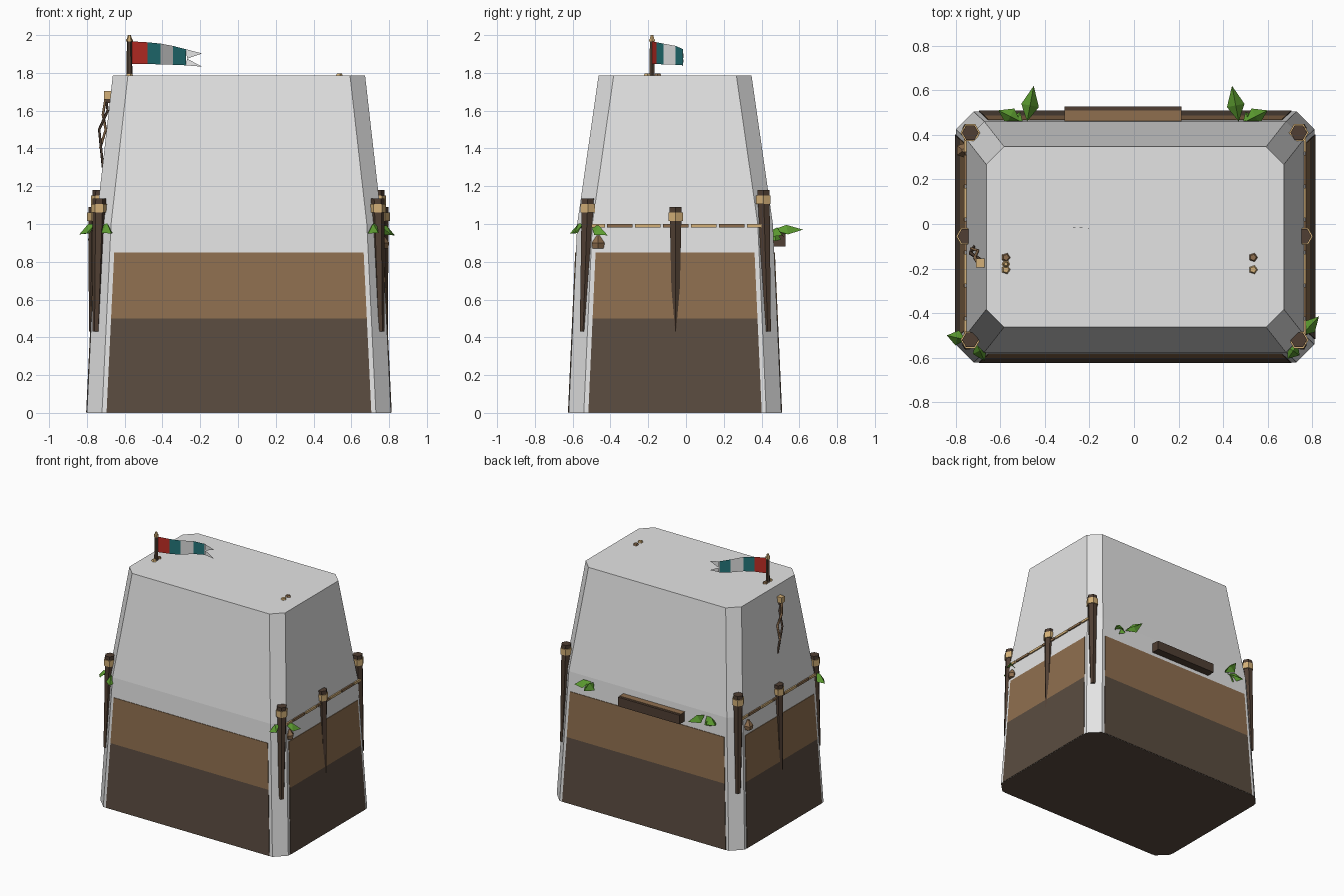
import bpy, bmesh
from math import cos, sin, tau
from mathutils import Vector

if "Cube" in bpy.data.objects:
    bpy.data.objects.remove(bpy.data.objects["Cube"])


def material(name, hex_code):
    rgb = [int(hex_code[i:i + 2], 16) / 255 for i in (0, 2, 4)]
    col = [c / 12.92 if c < 0.04 else ((c + 0.055) / 1.055) ** 2.4 for c in rgb] + [1]
    m = bpy.data.materials.new(name)
    m.use_nodes = True
    m.diffuse_color = col
    m.node_tree.nodes["Principled BSDF"].inputs["Base Color"].default_value = col
    return m


GREY = material("pale stone", "e4e4e4")
BROWN = material("mid earth", "8f6f4f")
DARK = material("dark earth", "5a4c40")
WOOD = material("dark wood", "503f33")
TAN = material("tan rope", "d3b078")
GREEN = material("leaf green", "5c9c30")
RED = material("flag red", "bb2c24")
TEAL = material("flag teal", "237478")


def build(name, verts, faces, *mats, closed=True):
    bm = bmesh.new()
    vs = [bm.verts.new(v) for v in verts]
    for f in faces:
        bm.faces.new([vs[i] for i in f])
    if closed:
        bmesh.ops.recalc_face_normals(bm, faces=bm.faces)
    me = bpy.data.meshes.new(name)
    bm.to_mesh(me)
    bm.free()
    for m in mats:
        me.materials.append(m)
    ob = bpy.data.objects.new(name, me)
    bpy.context.collection.objects.link(ob)
    return ob


def loft(name, rings, *mats):
    """Capped skin through rings with equal point counts."""
    n = len(rings[0])
    verts = [v for r in rings for v in r]
    faces = [list(range(n)), list(range(len(verts) - n, len(verts)))]
    for k in range(len(rings) - 1):
        for i in range(n):
            j = (i + 1) % n
            faces.append([k * n + i, k * n + j, k * n + n + j, k * n + n + i])
    return build(name, verts, faces, *mats)


def ngon(center, r, n=6):
    x, y, z = center
    return [(x + r * cos(tau * i / n), y + r * sin(tau * i / n), z) for i in range(n)]


def prism(name, a, b, ra, rb, mat, n=6):
    return loft(name, [ngon(a, ra, n), ngon(b, rb, n)], mat)


def box(name, lo, hi, *mats):
    return loft(name, [[(lo[0], lo[1], z), (hi[0], lo[1], z), (hi[0], hi[1], z), (lo[0], hi[1], z)]
                       for z in (lo[2], hi[2])], *mats)


CX, CY, CH = 0.005, -0.058, 0.08
LEVELS = [(0, 0.805, 0.563), (1.0, 0.757, 0.518), (1.785, 0.668, 0.405)]


def half_size(z):
    (z0, x0, y0), (z1, x1, y1) = LEVELS[:2] if z <= 1 else LEVELS[1:]
    t = (z - z0) / (z1 - z0)
    return x0 + t * (x1 - x0), y0 + t * (y1 - y0)


# Rock body with chamfered corners
def octagon(z, hx, hy):
    quarter = [(hx - CH, hy), (hx, hy - CH)]
    pts = quarter + [(x, -y) for x, y in quarter[::-1]]
    pts += [(-x, y) for x, y in pts[::-1]]
    return [(CX + x, CY + y, z) for x, y in pts]


body = loft("rock_body", [octagon(*lv) for lv in LEVELS], GREY, DARK)
for p in body.data.polygons:
    if p.normal.z < -0.9:
        p.material_index = 1


# Earth layers: slabs crossing the body and showing on its flat sides
def slab_ring(z, along_x):
    hx, hy = half_size(z)
    inset = CH + 0.024
    hx, hy = (hx + 0.004, hy - inset) if along_x else (hx - inset, hy + 0.004)
    return [(CX + sx * hx, CY + sy * hy, z) for sx, sy in ((-1, -1), (1, -1), (1, 1), (-1, 1))]


for layer, z0, z1, mat in (("lower", 0.001, 0.5, DARK), ("upper", 0.5, 0.85, BROWN)):
    for axis in (True, False):
        loft(f"{layer}_layer_{'sides' if axis else 'front_back'}",
             [slab_ring(z0, axis), slab_ring(z1, axis)], mat)

# Fence posts with rope bindings
for side in (-1, 1):
    label = "left" if side > 0 else "right"
    for pos, x, y, y_low, top in (("front", 0.737, -0.52, -0.545, 1.135),
                                  ("middle", 0.757, -0.055, -0.055, 1.09),
                                  ("back", 0.737, 0.41, 0.432, 1.18)):
        px = CX / 2 + side * x
        low = (px + side * 0.015, y_low, 0.43)
        name = f"{label}_{pos}_post"
        prism(name, low, (px, y, top), 0.02, 0.037, WOOD)
        prism(name + "_binding", (px, y, top - 0.075), (px, y, top - 0.028), 0.044, 0.044, TAN)
    # Rope rail in alternating lengths
    for i in range(7):
        y0 = -0.565 + i * 0.148
        rx = CX + side * 0.76
        box(f"{label}_rail_{i}", (rx - 0.008, max(y0, -0.5), 0.982),
            (rx + 0.008, min(y0 + 0.135, 0.4), 1.0), TAN if i % 2 == 0 else BROWN)

# Loose stones hanging on the sides
for name, c in (("left_stone", (0.765, -0.465, 0.9)), ("right_stone", (-0.765, 0.33, 0.92))):
    x, y, z = c
    loft(name, [ngon((x, y, z - 0.03), 0.03, 5), ngon((x, y, z), 0.036, 5),
                ngon((x, y, z + 0.04), 0.008, 5)], BROWN)

# Back ledge
ledge = box("back_ledge", (-0.313, 0.42, 0.88), (0.213, 0.528, 0.95), WOOD, BROWN)
box("back_ledge_top", (-0.313, 0.42, 0.95), (0.213, 0.51, 0.953), BROWN)


# Folded pointed leaves
def leaf(name, base, tip, width):
    base, tip = Vector(base), Vector(tip)
    d = tip - base
    side = d.cross(Vector((0, 0, 1))).normalized() * width
    mid = base + d * 0.45
    drop = Vector((0, 0, 0.025))
    verts = [base, mid + side - drop, tip, mid - side - drop, mid + drop]
    build(name, verts, [(0, 4, 1), (1, 4, 2), (2, 4, 3), (3, 4, 0)], GREEN, closed=False)


for x, s in ((-0.5, 1), (0.49, -1)):
    tag = "right" if s > 0 else "left"
    for i, (dx0, dx, dy, dz) in enumerate(((0.02, 0.05, 0.62, 0.97), (-0.01, -0.11, 0.51, 0.94),
                                           (0.0, -0.05, 0.475, 0.91))):
        leaf(f"{tag}_back_leaf_{i}", (x + s * dx0, 0.46, 0.97), (x + s * dx, dy, dz), 0.04)
for i, (a, b) in enumerate((((-0.755, -0.52, 1.0), (-0.84, -0.5, 0.945)),
                            ((-0.71, -0.53, 1.0), (-0.67, -0.615, 0.95)),
                            ((0.75, -0.5, 0.99), (0.83, -0.415, 0.94)),
                            ((0.735, -0.54, 1.0), (0.69, -0.605, 0.95)))):
    leaf(f"corner_leaf_{i}", a, b, 0.035)

# Pebbles on the summit
for x in (-0.575, 0.535):
    for y, mat in ((-0.15, BROWN), (-0.205, TAN)):
        prism("summit_pebble", (x, y, 1.78), (x, y, 1.797), 0.023, 0.014, mat, 5)

# Flag pole
fx, fy = -0.575, -0.18
prism("flag_pole", (fx, fy, 1.78), (fx, fy, 1.98), 0.016, 0.013, WOOD)
prism("flag_pole_collar", (fx, fy, 1.965), (fx, fy, 1.978), 0.019, 0.019, TAN)
prism("flag_pole_finial", (fx, fy, 1.978), (fx, fy, 2.0), 0.014, 0.008, TAN)

# Waving striped flag with a forked tail
path = [(-0.565, -0.18, 1.967, 1.847), (-0.48, -0.155, 1.962, 1.847), (-0.41, -0.12, 1.955, 1.845),
        (-0.345, -0.055, 1.943, 1.843), (-0.275, -0.015, 1.925, 1.84)]
verts = [(x, y, z) for x, y, top, low in path for z in (top, low)]
faces = [(2 * i, 2 * i + 1, 2 * i + 3, 2 * i + 2) for i in range(4)]
verts += [(-0.27, -0.014, 1.875), (-0.19, -0.02, 1.903), (-0.19, -0.02, 1.833)]
faces += [(8, 10, 11), (10, 9, 12)]
flag = build("flag", verts, faces, RED, TEAL, GREY, closed=False)
for p, idx in zip(flag.data.polygons, (0, 1, 2, 1, 2, 2)):
    p.material_index = idx

# Peg with hanging cords on the right flank
box("peg", (-0.71, -0.195, 1.66), (-0.67, -0.155, 1.705), TAN)
box("peg_core", (-0.7, -0.185, 1.64), (-0.65, -0.165, 1.66), WOOD)
for i, (pts, mat) in enumerate((
        (((-0.7, -0.175, 1.67), (-0.69, -0.16, 1.6), (-0.735, -0.13, 1.5), (-0.715, -0.1, 1.3)), WOOD),
        (((-0.7, -0.175, 1.67), (-0.715, -0.15, 1.58), (-0.7, -0.12, 1.5), (-0.73, -0.11, 1.4)), BROWN))):
    cu = bpy.data.curves.new(f"hanging_cord_{i}", "CURVE")
    cu.dimensions = "3D"
    cu.bevel_depth = 0.008
    cu.bevel_resolution = 0
    sp = cu.splines.new("POLY")
    sp.points.add(len(pts) - 1)
    for q, p in zip(sp.points, pts):
        q.co = (*p, 1)
    cu.materials.append(mat)
    bpy.context.collection.objects.link(bpy.data.objects.new(f"hanging_cord_{i}", cu))
